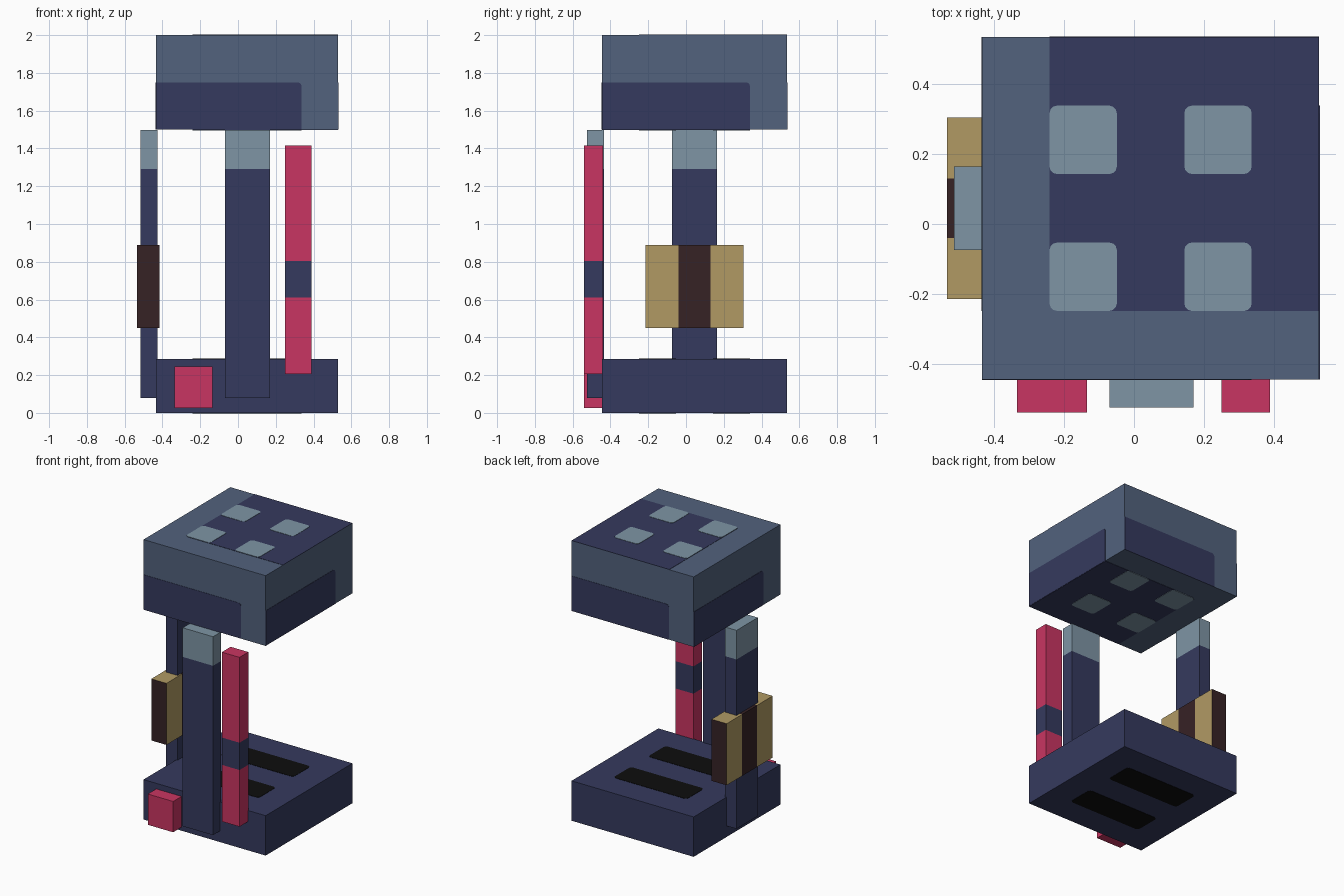
import bpy, bmesh, math
from mathutils import Vector

if "Cube" in bpy.data.objects:
    bpy.data.objects.remove(bpy.data.objects["Cube"], do_unlink=True)


def material(name, r, g, b):
    def lin(c):
        c /= 255
        return c / 12.92 if c < 0.04 else ((c + 0.055) / 1.055) ** 2.4
    col = (lin(r), lin(g), lin(b), 1)
    m = bpy.data.materials.new(name)
    m.use_nodes = True
    m.diffuse_color = col
    m.node_tree.nodes["Principled BSDF"].inputs["Base Color"].default_value = col
    return m


NAVY = material("navy", 53, 58, 94)
SLATE = material("slate", 82, 98, 125)
GREY = material("pale blue grey", 126, 149, 165)
PINK = material("pink", 201, 53, 98)
GOLD = material("sand gold", 177, 154, 100)
BROWN = material("dark brown", 54, 34, 37)
BLACK = material("black", 13, 13, 13)


def finish(name, bm, mats):
    bmesh.ops.recalc_face_normals(bm, faces=bm.faces)
    me = bpy.data.meshes.new(name)
    bm.to_mesh(me)
    bm.free()
    for m in mats:
        me.materials.append(m)
    ob = bpy.data.objects.new(name, me)
    bpy.context.collection.objects.link(ob)
    return ob


def box(name, lo, hi, mats, axis=2, cuts=(), rule=None):
    """Box cut across one axis; each band takes an index from the rule."""
    lo, hi = Vector(lo), Vector(hi)
    bm = bmesh.new()
    bmesh.ops.create_cube(bm, size=1)
    for v in bm.verts:
        v.co = Vector(c * s for c, s in zip(v.co, hi - lo)) + (lo + hi) / 2
    normal = Vector((0, 0, 0))
    normal[axis] = 1
    for c in cuts:
        bmesh.ops.bisect_plane(bm, geom=bm.verts[:] + bm.edges[:] + bm.faces[:],
                               plane_co=normal * c, plane_no=normal)
    if rule:
        for f in bm.faces:
            f.material_index = rule(f.calc_center_median())
    return finish(name, bm, mats)


def panel(name, origin, u, v, rect, mat, rounded, lift=0.002, radius=0.022):
    """Thin painted plate on a face, with chosen corners rounded."""
    u, v = Vector(u), Vector(v)
    u0, u1, v0, v1 = rect
    corners = [Vector(origin) + u * a + v * b
               for a, b in ((u0, v0), (u1, v0), (u1, v1), (u0, v1))]
    points = []
    for i, p in enumerate(corners):
        if i not in rounded:
            points.append(p)
            continue
        a = (corners[i - 1] - p).normalized() * radius
        b = (corners[(i + 1) % 4] - p).normalized() * radius
        for k in range(4):
            t = k / 3 * math.pi / 2
            points.append(p + a * (1 - math.sin(t)) + b * (1 - math.cos(t)))
    bm = bmesh.new()
    face = bm.faces.new([bm.verts.new(p) for p in points])
    top = bmesh.ops.extrude_face_region(bm, geom=[face])["geom"]
    moved = [g for g in top if isinstance(g, bmesh.types.BMVert)]
    bmesh.ops.translate(bm, verts=moved, vec=u.cross(v).normalized() * lift)
    return finish(name, bm, [mat])


X0, X1, Y0, Y1 = -0.435, 0.53, -0.445, 0.535
W, D = X1 - X0, Y1 - Y0
BASE_TOP, HEAD_LOW, HEAD_TOP = 0.285, 1.5, 2.0
H = HEAD_TOP - HEAD_LOW
ALL = (0, 1, 2, 3)

# Base block and head block
box("base", (X0, Y0, 0), (X1, Y1, BASE_TOP), [NAVY])
box("head", (X0, Y0, HEAD_LOW), (X1, Y1, HEAD_TOP), [SLATE])

# Dark lower panels around the head
up = (0, 0, H)
sides = {"front": ((X0, Y0), (W, 0, 0)), "left": ((X1, Y0), (0, D, 0)),
         "back": ((X1, Y1), (-W, 0, 0)), "right": ((X0, Y1), (0, -D, 0))}
for side, (corner, across) in sides.items():
    panel("head_panel_" + side, (*corner, HEAD_LOW), across, up,
          (0, 0.8, 0, 0.5), NAVY, (2,))


# Top and bottom faces: dark area and four pads on the head, two slots on the base
def flat_frame(z, above):
    return ((X1, Y1 if above else Y0, z), (-W, 0, 0), (0, -D if above else D, 0))


for side, above in (("top", True), ("bottom", False)):
    frame = flat_frame(HEAD_TOP if above else HEAD_LOW, above)
    panel("head_panel_" + side, *frame, (0, 0.8, 0, 0.8), NAVY, (2,))
    for a in (0.2, 0.6):
        for b in (0.2, 0.6):
            panel("head_pad_" + side, *frame, (a, a + 0.2, b, b + 0.2),
                  GREY, ALL, lift=0.004)
    frame = flat_frame(BASE_TOP if above else 0, above)
    for b in (0.2, 0.6):
        panel("base_slot_" + side, *frame, (0.2, 0.8, b, b + 0.2), BLACK, ALL)


# Two posts with pale caps
def cap(c):
    return int(c.z > 1.29)


box("front_post", (-0.07, -0.525, 0.08), (0.17, -0.435, 1.498),
    [NAVY, GREY], cuts=[1.29], rule=cap)
box("side_post", (-0.515, -0.075, 0.08), (-0.425, 0.165, 1.498),
    [NAVY, GREY], cuts=[1.29], rule=cap)

# Pink bar with a dark band, and the small pink block
box("banded_bar", (0.25, -0.54, 0.205), (0.39, -0.44, 1.415), [PINK, NAVY],
    cuts=[0.61, 0.805], rule=lambda c: int(0.61 < c.z < 0.805 and c.z != 0.81))
box("small_block", (-0.335, -0.54, 0.025), (-0.135, -0.44, 0.245), [PINK])

# Striped block gripping the side post, with dark ends
box("striped_block", (-0.535, -0.215, 0.45), (-0.415, 0.305, 0.89),
    [GOLD, BROWN], axis=1, cuts=[-0.04, 0.13],
    rule=lambda c: int(-0.04 < c.y < 0.13 or c.y < -0.21 or c.y > 0.3))
